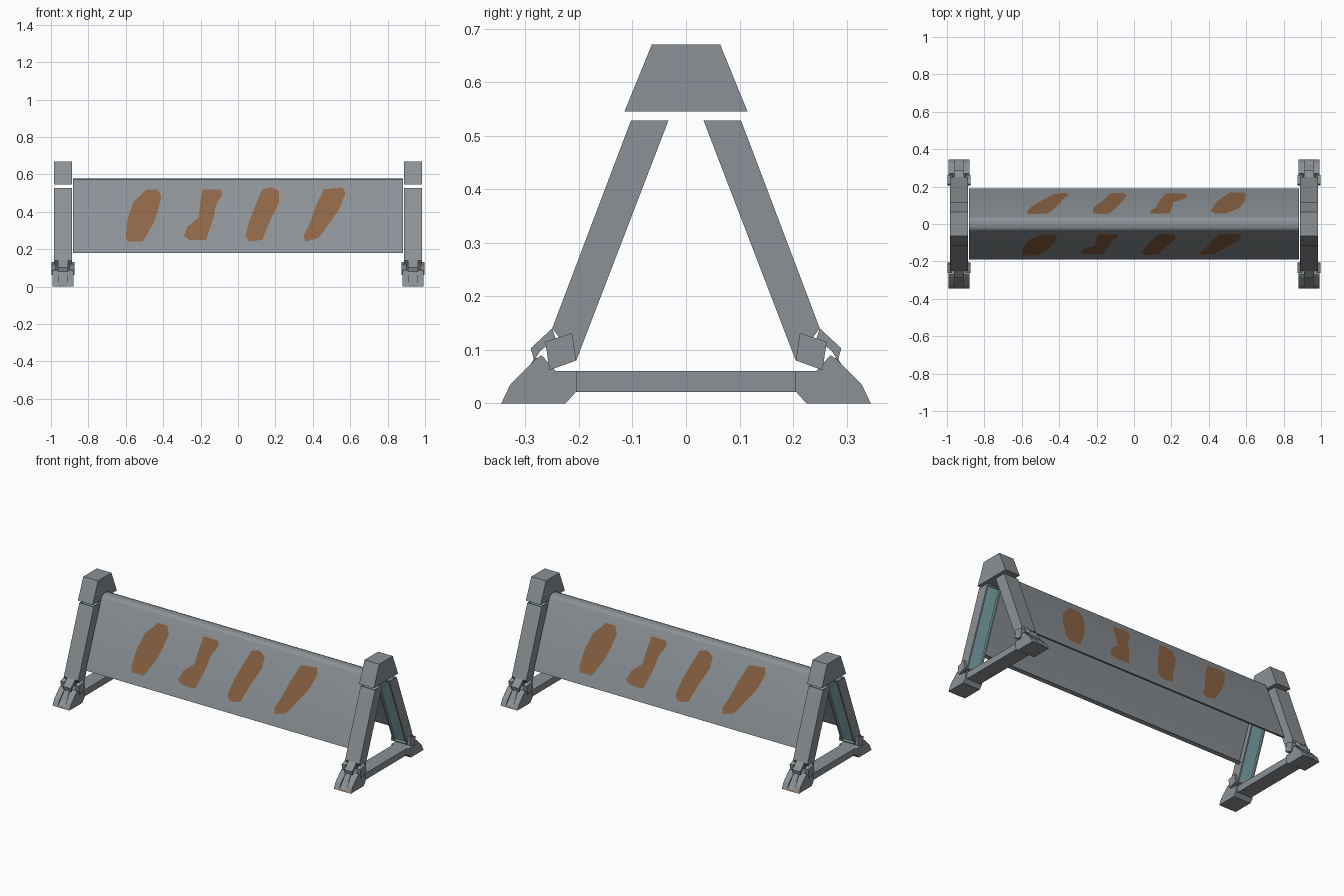
import bpy, bmesh, math
from mathutils import Vector

if "Cube" in bpy.data.objects:
    bpy.data.objects.remove(bpy.data.objects["Cube"])


def material(name, rgb):
    m = bpy.data.materials.new(name)
    m.diffuse_color = (*rgb, 1)
    m.use_nodes = True
    m.node_tree.nodes["Principled BSDF"].inputs["Base Color"].default_value = m.diffuse_color
    return m


GREY = material("steel grey", (0.26, 0.285, 0.305))
BROWN = material("rust brown", (0.27, 0.13, 0.06))
TEAL = material("dull teal", (0.22, 0.40, 0.42))


def finish(bm, name, mats, recalc=True):
    if recalc:
        bmesh.ops.recalc_face_normals(bm, faces=bm.faces)
    me = bpy.data.meshes.new(name)
    bm.to_mesh(me)
    bm.free()
    for m in mats:
        me.materials.append(m)
    ob = bpy.data.objects.new(name, me)
    bpy.context.collection.objects.link(ob)
    return ob


def prism(bm, profile, x0, x1, side=1):
    """Extrude a (y, z) outline from x0 to x1; side mirrors it in y."""
    a = [bm.verts.new((x0, side * y, z)) for y, z in profile]
    b = [bm.verts.new((x1, side * y, z)) for y, z in profile]
    n = len(profile)
    faces = [bm.faces.new(a), bm.faces.new(b[::-1])]
    for i in range(n):
        faces.append(bm.faces.new((a[i], b[i], b[(i + 1) % n], a[(i + 1) % n])))
    bmesh.ops.recalc_face_normals(bm, faces=faces)
    return faces


def simple(name, profile, x0, x1, side=1, mat=GREY):
    bm = bmesh.new()
    prism(bm, profile, x0, x1, side)
    return finish(bm, name, [mat])


LEG = [(0.103, 0.528), (0.033, 0.528), (0.205, 0.08), (0.25, 0.14)]
KNOB = [(0.263, 0.115), (0.213, 0.131), (0.205, 0.08), (0.255, 0.062)]
CLAMP = [(0.25, 0.14), (0.29, 0.103), (0.284, 0.08), (0.272, 0.098), (0.255, 0.112), (0.24, 0.11)]
FOOT = [(0.345, 0), (0.225, 0), (0.205, 0.022), (0.205, 0.06), (0.243, 0.06), (0.27, 0.09)]
CHEEK = [(0.345, 0), (0.30, 0), (0.265, 0.085), (0.27, 0.09), (0.282, 0.082), (0.329, 0.034)]
WEDGE = [(0.325, 0.022), (0.29, 0.04), (0.275, 0.085), (0.283, 0.084)]

for end, cx in (("left", -0.936), ("right", 0.936)):
    # top cap and bottom crossbar
    simple(f"{end}_cap", [(-0.115, 0.545), (0.115, 0.545), (0.064, 0.67), (-0.064, 0.67)],
           cx - 0.049, cx + 0.049)
    simple(f"{end}_crossbar", [(-0.21, 0.021), (0.21, 0.021), (0.21, 0.06), (-0.21, 0.06)],
           cx - 0.045, cx + 0.045)
    for where, s in (("front", -1), ("back", 1)):
        tag = f"{end}_{where}"
        # leg with recessed teal channel on the inner side and teal top
        bm = bmesh.new()
        faces = prism(bm, LEG, cx - 0.048, cx + 0.048, s)
        for f, t, d in ((faces[3], 0.012, -0.012), (faces[2], 0.01, -0.004)):
            bmesh.ops.inset_individual(bm, faces=[f], thickness=t, depth=0)
            ring = bmesh.ops.inset_individual(bm, faces=[f], thickness=0.0005, depth=d)
            f.material_index = 1
            for r in ring["faces"]:
                r.material_index = 1
        finish(bm, f"{tag}_leg", [GREY, TEAL], recalc=False)
        # foot with raised cheeks and a small centre wedge
        simple(f"{tag}_foot", FOOT, cx - 0.057, cx + 0.057, s)
        for k in (-1, 1):
            simple(f"{tag}_foot_cheek", CHEEK, cx + k * 0.057, cx + k * 0.022, s)
            # side knob joining leg and foot
            simple(f"{tag}_knob", KNOB, cx + k * 0.062, cx + k * 0.036, s)
        simple(f"{tag}_foot_wedge", WEDGE, cx - 0.014, cx + 0.014, s)
        simple(f"{tag}_clamp", CLAMP, cx - 0.026, cx + 0.026, s)
        # rusty toe
        simple(f"{tag}_toe_rust", [(0.346, 0), (0.334, 0), (0.336, 0.010)],
               cx - 0.03, cx + 0.03, s, BROWN)

# folded sheet panel with rolled ridge and inward lips
half = [(0.168, 0.186), (0.189, 0.18), (0.0385, 0.56), (0.031, 0.57), (0.018, 0.575), (0, 0.577)]
section = [(-y, z) for y, z in half] + half[-2::-1]
bm = bmesh.new()
rows = [[bm.verts.new((x, y, z)) for x in (-0.882, 0.882)] for y, z in section]
for a, b in zip(rows, rows[1:]):
    bm.faces.new((a[0], a[1], b[1], b[0]))
panel = finish(bm, "barrier_panel", [GREY], recalc=False)
bpy.context.view_layer.objects.active = panel
panel.select_set(True)
bpy.ops.object.shade_smooth_by_angle(angle=math.radians(40))

# painted slanted marks: outlines in (x, z), hundredths of a unit
MARKS = [
    [(-49, 52), (-43, 52), (-41, 48), (-43, 40), (-45, 34), (-51, 24), (-59, 24), (-60, 27), (-59, 36), (-56, 45)],
    [(-19, 52), (-9, 52), (-8.5, 49), (-12, 43), (-13, 37), (-17, 25), (-26, 25), (-29, 27), (-27, 32), (-21, 37), (-20, 46)],
    [(13, 52), (18, 53), (22, 51), (22, 45), (17, 35), (13, 25), (6, 24), (4, 27), (6, 35), (10, 45)],
    [(46, 52), (56, 53), (57.5, 50), (54.5, 42), (49, 34), (43, 26), (36, 24), (35, 27), (38, 33), (42, 44)],
]
slope = (0.189 - 0.0385) / (0.56 - 0.18)
normal = Vector((0, -1, slope)).normalized()
for where, s in (("front", 1), ("back", -1)):
    for i, mark in enumerate(MARKS):
        bm = bmesh.new()
        verts = []
        for x, z in mark:
            p = Vector((x / 100, -0.189 + slope * (z / 100 - 0.18), z / 100)) + normal * 0.002
            verts.append(bm.verts.new((s * p.x, s * p.y, p.z)))
        f = bm.faces.new(verts)
        f.normal_update()
        if f.normal.y * s > 0:
            f.normal_flip()
        finish(bm, f"{where}_mark_{i + 1}", [BROWN], recalc=False)
